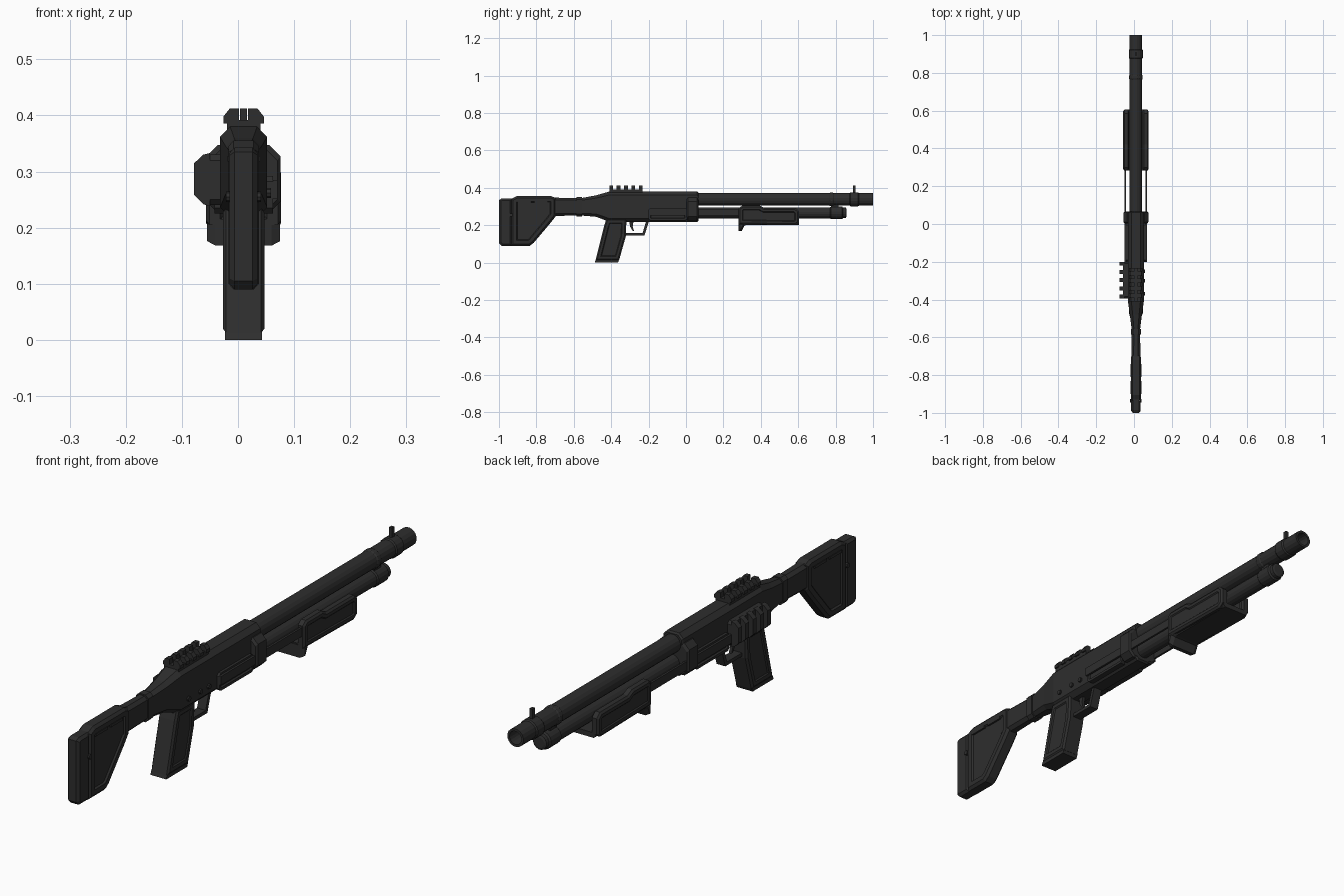
import bpy, bmesh, math
from mathutils import Vector

if "Cube" in bpy.data.objects:
    bpy.data.objects.remove(bpy.data.objects["Cube"])

CX = 0.01  # centre plane of the body

def material(name, v):
    m = bpy.data.materials.new(name)
    m.diffuse_color = (v, v, v, 1)
    m.use_nodes = True
    m.node_tree.nodes["Principled BSDF"].inputs["Base Color"].default_value = m.diffuse_color
    return m

BLACK = material("matte black", 0.027)

def finish(bm, name):
    bmesh.ops.recalc_face_normals(bm, faces=bm.faces)
    me = bpy.data.meshes.new(name)
    bm.to_mesh(me)
    bm.free()
    me.materials.append(BLACK)
    ob = bpy.data.objects.new(name, me)
    bpy.context.collection.objects.link(ob)
    return ob

def bridge(bm, rings, closed=False):
    n = len(rings[0])
    pairs = list(zip(rings, rings[1:])) + ([(rings[-1], rings[0])] if closed else [])
    for a, b in pairs:
        for i in range(n):
            bm.faces.new((a[i], a[(i + 1) % n], b[(i + 1) % n], b[i]))

def prism(name, pts, x0, x1, insets=()):
    """yz outline extruded over x; each inset is (thickness, depth) on both side caps."""
    bm = bmesh.new()
    rings = [[bm.verts.new((x, y, z)) for y, z in pts] for x in (x0, x1)]
    bridge(bm, rings)
    caps = [bm.faces.new(r) for r in rings]
    bmesh.ops.recalc_face_normals(bm, faces=bm.faces)
    for t, d in insets:
        bmesh.ops.inset_individual(bm, faces=caps, thickness=t, depth=d, use_even_offset=True)
    return finish(bm, name)

def rect(y0, y1, z0, z1):
    return [(y0, z0), (y1, z0), (y1, z1), (y0, z1)]

def chamfered(y0, y1, z0, z1, c):
    return [(y0 + c, z0), (y1 - c, z0), (y1, z0 + c), (y1, z1 - c),
            (y1 - c, z1), (y0 + c, z1), (y0, z1 - c), (y0, z0 + c)]

def loft(name, sections):
    """Octagonal sections along y: (y, z low, z high, half width, chamfer)."""
    bm = bmesh.new()
    rings = [[bm.verts.new((x, y, z)) for x, z in chamfered(CX - w, CX + w, lo, hi, c)]
             for y, lo, hi, w, c in sections]
    bridge(bm, rings)
    bm.faces.new(rings[0])
    bm.faces.new(rings[-1])
    return finish(bm, name)

def lathe(name, pts, z, n=16, x=CX, closed=True):
    """Closed (radius, y) outline turned about a y-parallel axis."""
    bm = bmesh.new()
    rings = [[bm.verts.new((x + r * math.cos(2 * math.pi * (i + .5) / n), y,
                            z + r * math.sin(2 * math.pi * (i + .5) / n)))
              for i in range(n)] for r, y in pts]
    bridge(bm, rings, closed)
    if not closed:
        bm.faces.new(rings[0])
        bm.faces.new(rings[-1])
    return finish(bm, name)

def stud(name, x, y, z, r, depth):
    bm = bmesh.new()
    bmesh.ops.create_cone(bm, cap_ends=True, segments=8, radius1=r, radius2=r, depth=depth)
    for v in bm.verts:
        v.co = Vector((v.co.z + x, v.co.x + y, v.co.y + z))
    return finish(bm, name)

# Receiver with tapering neck
loft("receiver", [(-.74, .245, .35, .022, .012), (-.69, .25, .347, .024, .012),
                  (-.56, .252, .345, .022, .012), (-.48, .245, .36, .032, .015),
                  (-.41, .218, .38, .042, .018), (.06, .218, .38, .042, .018),
                  (.066, .224, .374, .038, .016)])
loft("neck_collar", [(-.585, .247, .35, .026, .012), (-.555, .247, .35, .026, .012)])
loft("receiver_ring", [(.003, .232, .338, .06, .018), (.01, .226, .347, .066, .02),
                       (.06, .226, .347, .066, .02), (.066, .232, .338, .06, .018)])

# Stock: chamfered edge, recessed side panel, butt pad
prism("stock", [(-.935, .09), (-.835, .09), (-.815, .105), (-.722, .215), (-.695, .25),
                (-.695, .345), (-.72, .355), (-.905, .355), (-.935, .34)],
      CX - .018, CX + .018, [(.01, .009), (.018, 0), (.005, -.006)])
prism("butt_pad", [(-1, .105), (-.985, .09), (-.93, .09), (-.93, .343), (-.985, .343), (-1, .335)],
      CX - .016, CX + .016, [(.01, .009)])
for s in (-1, 1):
    for i in range(2):
        prism("stock_slot_plate", rect(-.9 + i * .09, -.83 + i * .09, .318, .328),
              CX + s * .022, CX + s * .029)
    stud("sling_stud", CX + s * .026, -.935, .255, .009, .01)

# Pistol grip with raised core and base plate
prism("grip", [(-.484, .012), (-.358, .012), (-.322, .14), (-.318, .235), (-.425, .235), (-.437, .2)],
      CX - .031, CX + .031, [(.008, .006), (.014, 0), (.004, -.004)])
prism("grip_base", [(-.488, 0), (-.364, 0), (-.358, .014), (-.483, .014)], CX - .033, CX + .033)

# Trigger guard and trigger
prism("trigger_guard", [(-.33, .145), (-.222, .145), (-.198, .222), (-.213, .222),
                        (-.232, .158), (-.33, .158)], CX - .018, CX + .018)
prism("trigger", [(-.285, .17), (-.278, .168), (-.285, .195), (-.28, .222), (-.302, .222), (-.3, .195)],
      CX - .006, CX + .006)

# Barrel with hollow muzzle and bands
lathe("barrel", [(.012, 0), (.034, 0), (.034, .765), (.037, .77), (.037, .785), (.034, .79),
                 (.034, .875), (.038, .88), (.038, .92), (.034, .925), (.034, 1), (.025, 1),
                 (.025, .9), (.012, .9)], .338)
prism("front_sight", rect(.892, .907, .365, .412), CX - .006, CX + .006)

# Magazine tube and end cap
lathe("magazine_tube", [(.03, 0), (.03, .77), (.034, .775), (.034, .835), (.028, .84),
                        (.028, .855), (.02, .858)], .266, closed=False)
prism("barrel_clamp", rect(.775, .815, .27, .34), CX - .014, CX + .014)

# Side plates, action bars, fore-end walls
for s in (-1, 1):
    def side(a, b):
        return sorted((CX + s * a, CX + s * b))
    prism("receiver_panel", chamfered(-.2, .005, .225, .292, .01), *side(.03, .052),
          [(.01, 0), (.004, -.005)])
    prism("action_bar", rect(-.2, .29, .252, .285), *side(.052, .06))
    prism("fore_end_wall", [(.282, .205), (.585, .2), (.605, .215), (.605, .275), (.585, .292),
                            (.42, .292), (.395, .305), (.3, .305), (.282, .29)], *side(.042, .061),
          [(.008, .006), (.012, 0), (.004, -.004)])
    for y in (-.37, -.3, -.25):
        stud("receiver_pin", CX + s * .042, y, .262, .009, .014)

# Fore-end floor and hand stop
loft("fore_end_floor", [(.285, .2, .219, .058, .008), (.605, .2, .219, .058, .008)])
prism("hand_stop", [(.282, .168), (.298, .168), (.312, .198), (.34, .205), (.282, .215)],
      CX - .05, CX + .05, [(.008, .015)])

# Top rail with notched teeth
prism("top_rail_base", rect(-.41, -.232, .372, .392), CX - .03, CX + .03)
for i in range(5):
    y = -.41 + i * .0395
    for s in (-1, 1):
        bm = bmesh.new()
        prof = [(.008, .386), (.036, .386), (.036, .398), (.025, .412), (.008, .412)]
        rings = [[bm.verts.new((CX + s * x, yy, z)) for x, z in prof] for yy in (y, y + .02)]
        bridge(bm, rings)
        for r in rings:
            bm.faces.new(r)
        finish(bm, "top_rail_tooth")

# Left side rail with ribs
prism("side_rail_base", chamfered(-.395, -.2, .24, .33, .01), -.057, -.025)
for i in range(5):
    y = -.395 + i * .0435
    bm = bmesh.new()
    prof = [(-.05, .238), (-.062, .242), (-.078, .258), (-.078, .315), (-.062, .33), (-.05, .333)]
    rings = [[bm.verts.new((x, yy, z)) for x, z in prof] for yy in (y, y + .021)]
    bridge(bm, rings)
    for r in rings:
        bm.faces.new(r)
    finish(bm, "side_rail_rib")
